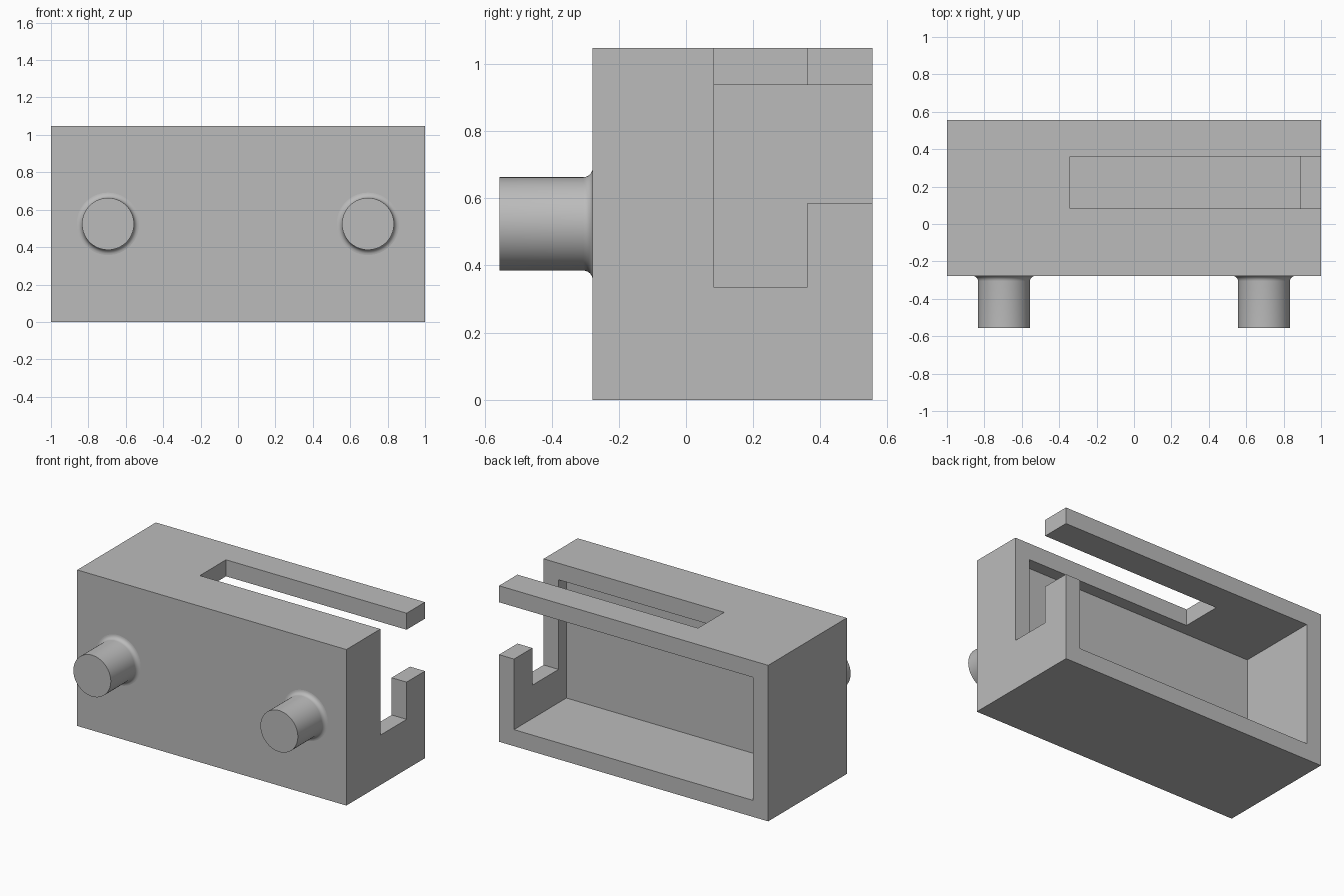
import bpy
import math

if "Cube" in bpy.data.objects:
    bpy.data.objects.remove(bpy.data.objects["Cube"], do_unlink=True)

HEIGHT = 1.048
FRONT, BACK = -0.278, 0.556
WALL = 0.111
SLOT_FRONT, SLOT_BACK = 0.083, 0.361
OVER = 0.1  # how far cutters reach past open sides

grey = bpy.data.materials.new("plain grey")
grey.use_nodes = True
color = (0.5, 0.5, 0.5, 1)
grey.diffuse_color = color
grey.node_tree.nodes["Principled BSDF"].inputs["Base Color"].default_value = color


def box(name, low, high):
    """Axis-aligned box between two corners."""
    verts = [(x, y, z) for x in (low[0], high[0]) for y in (low[1], high[1])
             for z in (low[2], high[2])]
    faces = [(0, 1, 3, 2), (4, 6, 7, 5), (0, 4, 5, 1),
             (2, 3, 7, 6), (0, 2, 6, 4), (1, 5, 7, 3)]
    mesh = bpy.data.meshes.new(name)
    mesh.from_pydata(verts, [], faces)
    mesh.materials.append(grey)
    obj = bpy.data.objects.new(name, mesh)
    bpy.context.collection.objects.link(obj)
    return obj


def cut(target, low, high):
    """Subtract a box from the target and discard the cutter."""
    cutter = box("cutter", low, high)
    cutter.hide_render = True
    mod = target.modifiers.new("cut", 'BOOLEAN')
    mod.operation, mod.solver, mod.object = 'DIFFERENCE', 'EXACT', cutter
    bpy.context.view_layer.objects.active = target
    bpy.ops.object.modifier_apply(modifier=mod.name)
    bpy.data.objects.remove(cutter, do_unlink=True)


def pin(name, x, radius=0.139, fillet=0.028, sides=64):
    """Round pin pointing forward, flaring into the housing."""
    profile = [(0, -BACK), (radius, -BACK)]
    for i in range(7):
        a = math.radians(90 * i / 6)
        profile.append((radius + fillet * (1 - math.cos(a)),
                        FRONT - fillet * (1 - math.sin(a))))
    verts, faces = [], []
    for r, y in profile[1:]:
        for s in range(sides):
            t = math.tau * s / sides
            verts.append((x + r * math.cos(t), y, HEIGHT / 2 + r * math.sin(t)))
    for ring in range(len(profile) - 2):
        for s in range(sides):
            a, b = ring * sides + s, ring * sides + (s + 1) % sides
            faces.append((a, b, b + sides, a + sides))
    faces.append(tuple(reversed(range(sides))))
    mesh = bpy.data.meshes.new(name)
    mesh.from_pydata(verts, [], [tuple(reversed(f)) for f in faces])
    mesh.materials.append(grey)
    obj = bpy.data.objects.new(name, mesh)
    bpy.context.collection.objects.link(obj)
    bpy.ops.object.select_all(action='DESELECT')
    obj.select_set(True)
    bpy.context.view_layer.objects.active = obj
    bpy.ops.object.shade_smooth_by_angle(angle=math.radians(35))


housing = box("housing", (-1, FRONT, 0), (1, BACK, HEIGHT))
# Cavity open at the back
cut(housing, (WALL - 1, 0, WALL), (1 - WALL, BACK + OVER, HEIGHT - WALL))
# Long slot through the top, open at the end wall
cut(housing, (-0.342, SLOT_FRONT, HEIGHT - WALL - 0.05),
    (1 + OVER, SLOT_BACK, HEIGHT + OVER))
# Slot down the end wall
cut(housing, (1 - WALL - 0.05, SLOT_FRONT, 0.335),
    (1 + OVER, SLOT_BACK, HEIGHT + OVER))
# Notch leaving a short hook post at the back of the end wall
cut(housing, (1 - WALL, SLOT_BACK - 0.05, 0.585),
    (1 + OVER, BACK + OVER, HEIGHT - WALL))

pin("left_pin", 0.695)
pin("right_pin", -0.695)
